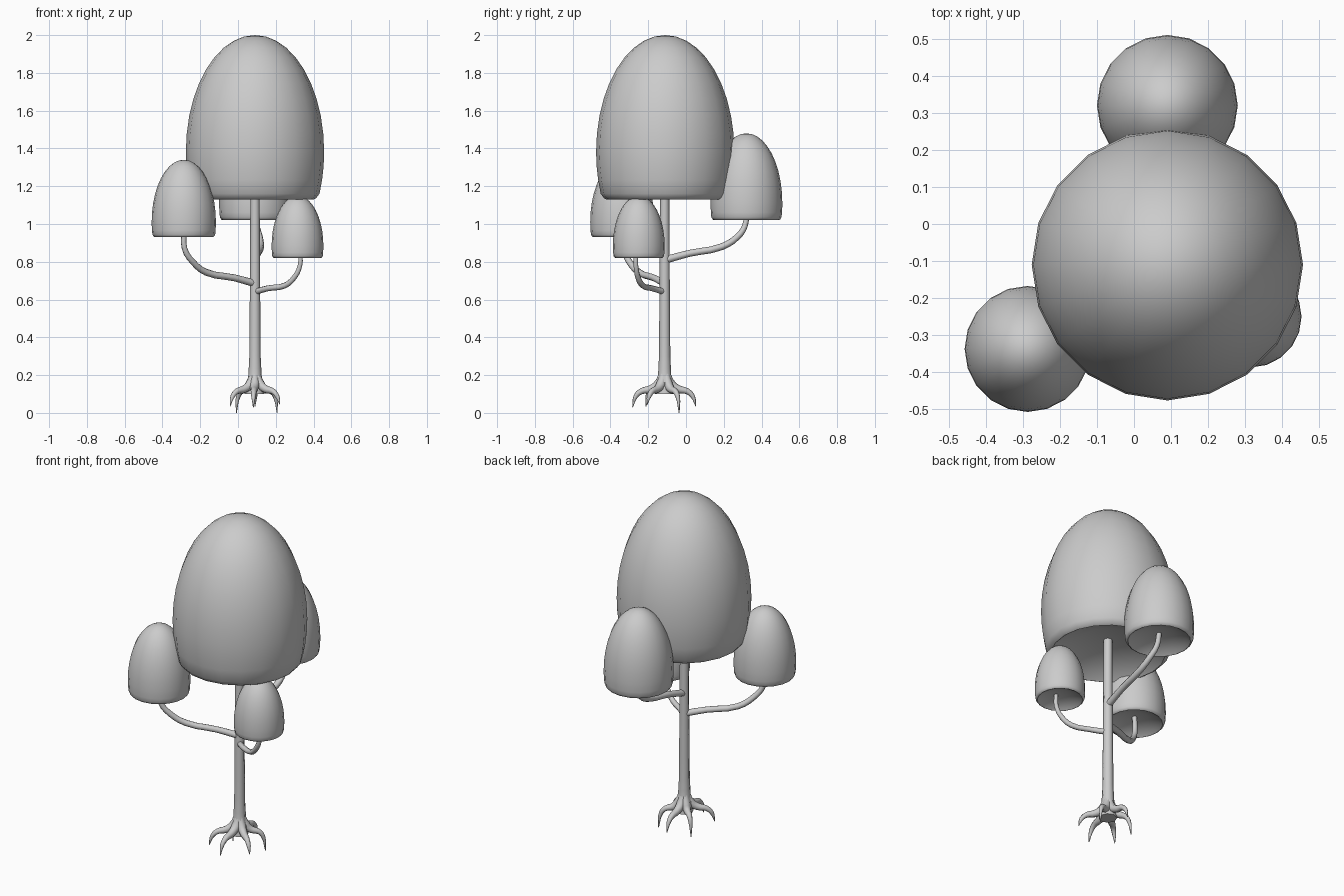
import bpy, bmesh
from math import sin, cos, pi, sqrt, radians

if "Cube" in bpy.data.objects:
    bpy.data.objects.remove(bpy.data.objects["Cube"])

TX, TY = 0.09, -0.113  # trunk axis


def finish(obj, angle=50):
    bpy.ops.object.select_all(action='DESELECT')
    obj.select_set(True)
    bpy.context.view_layer.objects.active = obj
    if obj.type == 'CURVE':
        bpy.ops.object.convert(target='MESH')
    bpy.ops.object.shade_smooth_by_angle(angle=radians(angle))


def crown(name, x, y, z0, z1, radius, belly, segs=20):
    """Egg-shaped dome: truncated ellipsoid with rounded rim and hollowed base."""
    h = z1 - z0
    zc = z0 + belly * h
    a = z1 - zc
    rim = radius * sqrt(1 - ((zc - z0) / a) ** 2)
    prof = [(0, z0 + 0.1 * h), (rim * 0.45, z0 + 0.085 * h), (rim * 0.8, z0 + 0.035 * h),
            (rim * 0.93, z0), (rim * 0.97, z0 + 0.008 * h)]
    low = z0 + 0.035 * h
    for i in range(3):
        z = low + (zc - low) * i / 3
        prof.append((radius * sqrt(1 - ((zc - z) / a) ** 2), z))
    for i in range(10):
        t = i / 10 * pi / 2
        prof.append((radius * cos(t), zc + a * sin(t)))
    prof.append((0, z1))
    bm = bmesh.new()
    verts = [bm.verts.new((r, 0, z)) for r, z in prof]
    edges = [bm.edges.new(p) for p in zip(verts, verts[1:])]
    bmesh.ops.spin(bm, geom=verts + edges, cent=(0, 0, 0), axis=(0, 0, 1),
                   angle=2 * pi, steps=segs, use_duplicate=False)
    bmesh.ops.remove_doubles(bm, verts=bm.verts, dist=1e-4)
    bmesh.ops.recalc_face_normals(bm, faces=bm.faces)
    me = bpy.data.meshes.new(name)
    bm.to_mesh(me)
    bm.free()
    obj = bpy.data.objects.new(name, me)
    obj.location = (x, y, 0)
    bpy.context.collection.objects.link(obj)
    finish(obj)


def tube(name, pts, radii, res=3):
    """Smooth tapered tube through the given points."""
    cu = bpy.data.curves.new(name, 'CURVE')
    cu.dimensions = '3D'
    cu.bevel_depth = 1
    cu.bevel_resolution = 2
    cu.use_fill_caps = True
    cu.resolution_u = res
    sp = cu.splines.new('BEZIER')
    sp.bezier_points.add(len(pts) - 1)
    for bp, p, r in zip(sp.bezier_points, pts, radii):
        bp.co = p
        bp.radius = r
        bp.handle_left_type = bp.handle_right_type = 'AUTO'
    obj = bpy.data.objects.new(name, cu)
    bpy.context.collection.objects.link(obj)
    finish(obj)


# Foliage domes
crown("main_crown", TX, -0.11, 1.13, 2.0, 0.366, 0.29)
crown("back_crown", 0.09, 0.32, 1.02, 1.48, 0.19, 0.2)
crown("left_crown", -0.287, -0.337, 0.93, 1.34, 0.17, 0.2)
crown("right_crown", 0.315, -0.25, 0.82, 1.15, 0.137, 0.2)

# Trunk
tube("trunk", [(TX, TY, z) for z in (0.1, 0.15, 0.2, 0.3, 0.7, 1.23)],
     [0.05, 0.045, 0.035, 0.03, 0.027, 0.024])

# Branches
taper = [0.02, 0.018, 0.018, 0.017, 0.015, 0.014]
tube("back_branch", [(0.09, -0.11, 0.81), (0.105, 0.02, 0.845), (0.12, 0.19, 0.88),
                     (0.115, 0.27, 0.93), (0.10, 0.312, 0.99), (0.09, 0.32, 1.07)], taper)
tube("left_branch", [(0.09, -0.113, 0.685), (-0.02, -0.17, 0.715), (-0.17, -0.25, 0.745),
                     (-0.24, -0.30, 0.80), (-0.283, -0.33, 0.87), (-0.285, -0.335, 0.97)], taper)
tube("right_branch", [(0.09, -0.113, 0.64), (0.16, -0.18, 0.66), (0.25, -0.23, 0.675),
                      (0.30, -0.255, 0.72), (0.328, -0.265, 0.78), (0.33, -0.265, 0.85)],
     [r * 0.85 for r in taper])

# Claw-like roots: (direction, reach, tip height)
roots = [(-93, 0.17, 0.03), (-35, 0.16, 0.045), (33, 0.14, 0.0),
         (90, 0.165, 0.035), (142, 0.125, 0.0), (217, 0.165, 0.035)]
for n, (ang, reach, tip) in enumerate(roots):
    c, s = cos(radians(ang)), sin(radians(ang))
    path = [(0.012, 0.22), (0.03, 0.155), (reach * 0.45, 0.125), (reach * 0.72, 0.115),
            (reach * 0.9, 0.088), (reach, tip)]
    tube(f"root_{n + 1}", [(TX + r * c, TY + r * s, z) for r, z in path],
         [0.016, 0.026, 0.021, 0.016, 0.012, 0.002])
